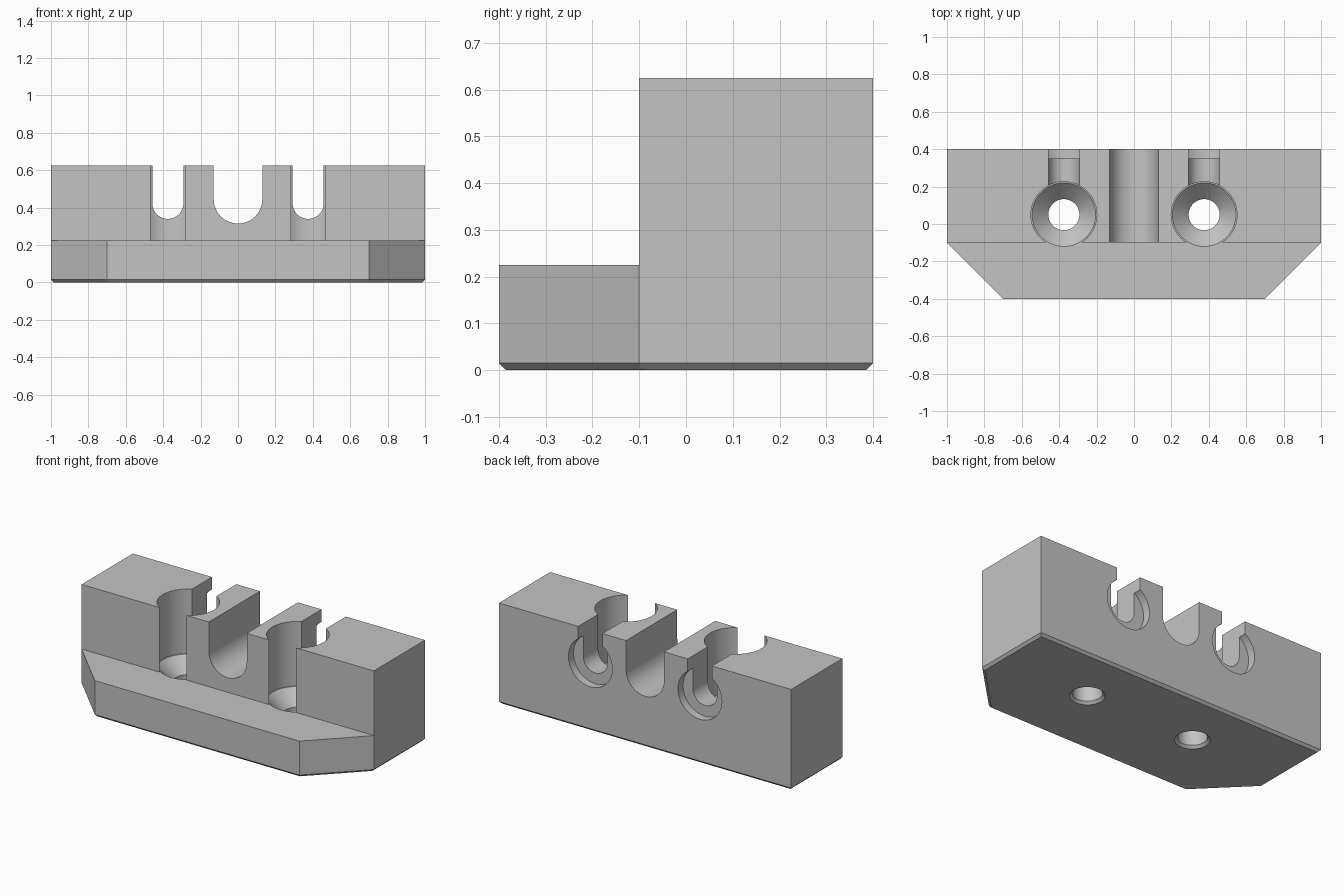
import bpy, bmesh
from math import sin, cos, pi, radians

if "Cube" in bpy.data.objects:
    bpy.data.objects.remove(bpy.data.objects["Cube"])

SEGMENTS = 64
LEDGE, TOP, CHAMFER = 0.225, 0.625, 0.015
SCREW_X, SCREW_Y, SCREW_R = 0.375, 0.05, 0.083
SLOT_Z = 0.423

grey = bpy.data.materials.new("plain grey")
grey.use_nodes = True
grey.diffuse_color = (0.55, 0.55, 0.55, 1)
grey.node_tree.nodes["Principled BSDF"].inputs["Base Color"].default_value = (0.55, 0.55, 0.55, 1)


def make_object(name, bm):
    bmesh.ops.recalc_face_normals(bm, faces=bm.faces)
    mesh = bpy.data.meshes.new(name)
    bm.to_mesh(mesh)
    bm.free()
    mesh.materials.append(grey)
    obj = bpy.data.objects.new(name, mesh)
    bpy.context.collection.objects.link(obj)
    return obj


def loft(name, rings):
    """Closed solid skinned through rings with equal point counts."""
    bm = bmesh.new()
    loops = [[bm.verts.new(p) for p in ring] for ring in rings]
    count = len(loops[0])
    for low, high in zip(loops, loops[1:]):
        for i in range(count):
            j = (i + 1) % count
            bm.faces.new((low[i], low[j], high[j], high[i]))
    bm.faces.new(loops[0])
    bm.faces.new(loops[-1])
    return make_object(name, bm)


def arc(radius, start=0.0, sweep=2 * pi, steps=SEGMENTS, closed=True):
    total = steps if closed else steps + 1
    return [(radius * cos(start + sweep * i / steps),
             radius * sin(start + sweep * i / steps)) for i in range(total)]


def u_slot(name, x, z, radius, y0, y1):
    """Round-bottomed slot that is open at the top."""
    outline = arc(radius, pi, pi, SEGMENTS // 2, closed=False)
    outline += [(radius, TOP), (-radius, TOP)]
    return loft(name, [[(x + u, y, z + v) for u, v in outline] for y in (y0, y1)])


# Body: chamfered footprint with a clipped front, rear raised to full height
def footprint(inset, z):
    k = inset * (2 ** 0.5 - 1)
    half = [(1 - inset, 0.4 - inset), (1 - inset, -0.1 + k), (0.7 - k, -0.4 + inset)]
    ring = half + [(-x, y) for x, y in reversed(half)]
    return [(x, y, z) for x, y in ring]


body = loft("mounting_block", [footprint(CHAMFER, 0), footprint(0, CHAMFER), footprint(0, LEDGE)])
bm = bmesh.new()
bm.from_mesh(body.data)
ledge_verts = [v for v in bm.verts if abs(v.co.z - LEDGE) < 1e-4]
step = [v for v in ledge_verts if abs(v.co.y + 0.1) < 1e-4]
bmesh.ops.connect_verts(bm, verts=step)
rear = next(f for f in bm.faces if all(v in ledge_verts for v in f.verts)
            and f.calc_center_median().y > 0)
raised = bmesh.ops.extrude_face_region(bm, geom=[rear])["geom"]
bmesh.ops.translate(bm, vec=(0, 0, TOP - LEDGE),
                    verts=[g for g in raised if isinstance(g, bmesh.types.BMVert)])
if rear.is_valid:
    bm.faces.remove(rear)
bmesh.ops.dissolve_limit(bm, angle_limit=radians(1), verts=bm.verts, edges=bm.edges)
bmesh.ops.recalc_face_normals(bm, faces=bm.faces)
bm.to_mesh(body.data)
bm.free()

# Central cable channel
cutters = [u_slot("channel_cutter", 0, 0.445, 0.13, -0.3, 0.6)]

# Countersunk screw holes, each with a rear slot and a round rear recess
hole_profile = [(SCREW_R + 2 * CHAMFER, -CHAMFER), (SCREW_R, CHAMFER), (SCREW_R, 0.138),
                (0.17, LEDGE), (0.176, LEDGE), (0.176, TOP + 0.1)]
for side, x in (("left", SCREW_X), ("right", -SCREW_X)):
    cutters.append(loft(side + "_screw_cutter", [
        [(x + u, SCREW_Y + v, z) for u, v in arc(r)] for r, z in hole_profile]))
    cutters.append(u_slot(side + "_slot_cutter", x, SLOT_Z, SCREW_R, SCREW_Y, 0.6))
    cutters.append(loft(side + "_recess_cutter", [
        [(x + u, y, SLOT_Z + v) for u, v in arc(0.15)] for y in (0.35, 0.6)]))

# Cut everything out of the body
bpy.context.view_layer.objects.active = body
for cutter in cutters:
    cutter.hide_render = True
    mod = body.modifiers.new(cutter.name, "BOOLEAN")
    mod.operation, mod.solver, mod.object = "DIFFERENCE", "EXACT", cutter
    bpy.ops.object.modifier_apply(modifier=mod.name)
    bpy.data.objects.remove(cutter)

# Smooth the round walls and keep the edges sharp
for obj in bpy.context.selected_objects:
    obj.select_set(False)
body.select_set(True)
bpy.ops.object.shade_smooth_by_angle(angle=radians(20))
